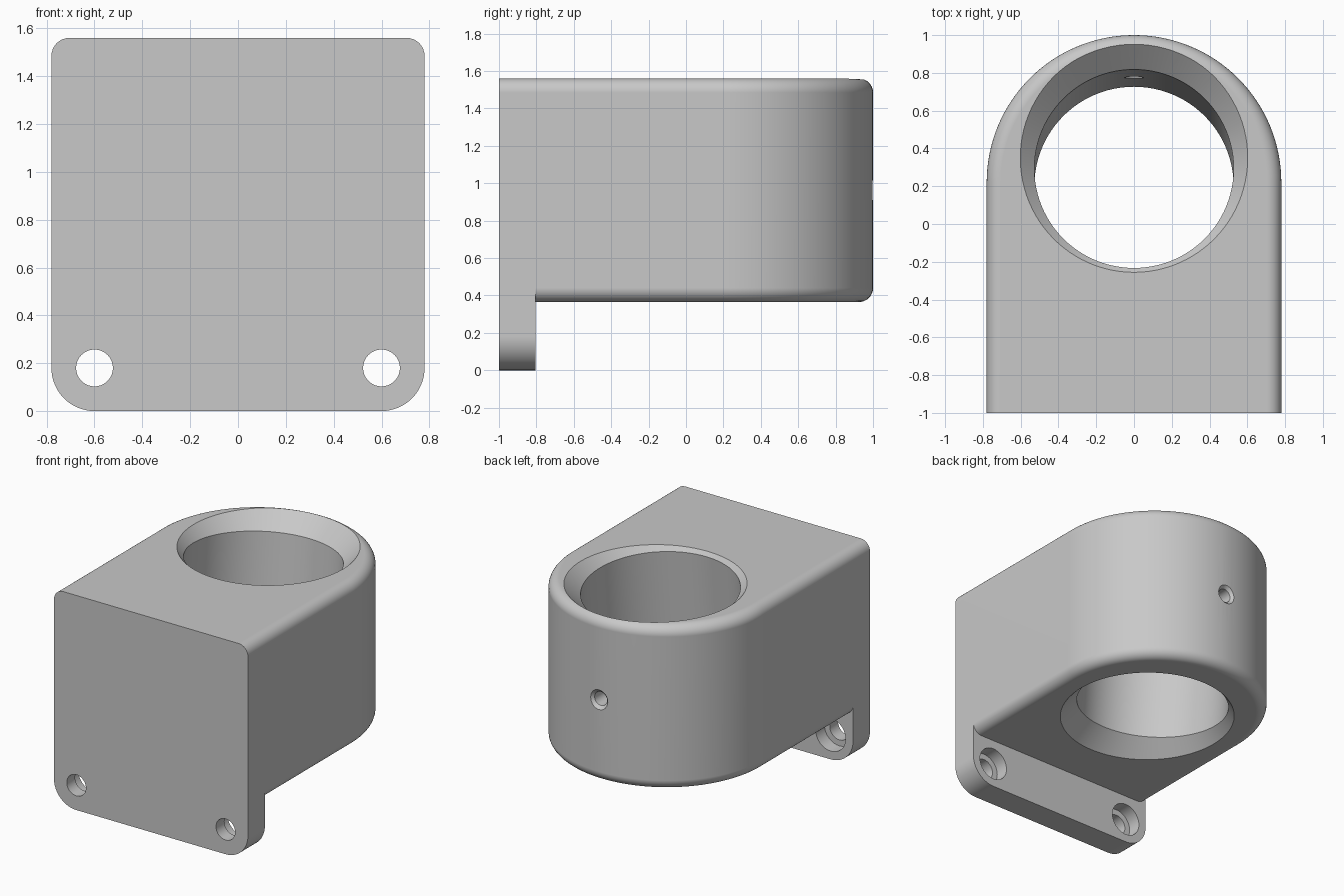
import bpy, bmesh
from math import sin, cos, pi, radians
from mathutils import Matrix, Vector

cube = bpy.data.objects.get("Cube")
if cube:
    bpy.data.objects.remove(cube, do_unlink=True)

HALF, TOP, BOTTOM, FRONT = 0.78, 1.56, 0.365, -1.0
ARC_Y, FILLET, PLATE_BACK = 0.22, 0.075, -0.805
HOLE_X, HOLE_Z = 0.6, 0.18
MID_Z = (TOP + BOTTOM) / 2

grey = bpy.data.materials.new("plain_grey")
grey.use_nodes = True
colour = (0.58, 0.58, 0.58, 1)
grey.diffuse_color = colour
grey.node_tree.nodes["Principled BSDF"].inputs["Base Color"].default_value = colour


def loft(name, rings):
    """Closed solid through a stack of matching point rings."""
    bm = bmesh.new()
    loops = [[bm.verts.new(p) for p in ring] for ring in rings]
    for a, b in zip(loops, loops[1:]):
        for i in range(len(a)):
            j = (i + 1) % len(a)
            bm.faces.new((a[i], a[j], b[j], b[i]))
    bm.faces.new(loops[0][::-1])
    bm.faces.new(loops[-1])
    bmesh.ops.recalc_face_normals(bm, faces=bm.faces)
    mesh = bpy.data.meshes.new(name)
    bm.to_mesh(mesh)
    bm.free()
    mesh.materials.append(grey)
    obj = bpy.data.objects.new(name, mesh)
    bpy.context.collection.objects.link(obj)
    return obj


def lathe(name, profile, matrix, sides):
    """Round solid from (radius, height) pairs, placed by a matrix."""
    return loft(name, [[matrix @ Vector((r * cos(2 * pi * i / sides),
                                         r * sin(2 * pi * i / sides), h))
                        for i in range(sides)] for r, h in profile])


def combine(target, other, operation):
    mod = target.modifiers.new(operation.title(), "BOOLEAN")
    mod.object, mod.operation, mod.solver = other, operation, "EXACT"
    bpy.context.view_layer.objects.active = target
    bpy.ops.object.modifier_apply(modifier=mod.name)
    bpy.data.objects.remove(other, do_unlink=True)


# Housing: U-shaped outline, rounded along its top and bottom edges
def outline(inset, z):
    r = HALF - inset
    arc = [(r * cos(pi * i / 64), ARC_Y + r * sin(pi * i / 64), z) for i in range(65)]
    return [(-r, FRONT, z), (r, FRONT, z)] + arc


steps = [pi / 2 * i / 8 for i in range(9)]
lower = [outline(FILLET * (1 - sin(t)), BOTTOM + FILLET * (1 - cos(t))) for t in steps]
upper = [outline(FILLET * (1 - cos(t)), TOP - FILLET * (1 - sin(t))) for t in steps]
body = loft("bearing_housing", lower + upper)

# Mounting flange: plate hanging below the front, rounded at its lower corners
R = HOLE_Z
half = [(HOLE_X + R * sin(t), R - R * cos(t)) for t in [pi / 2 * i / 16 for i in range(17)]]
half.append((HALF, 0.7))
shape = half + [(-x, z) for x, z in reversed(half)]
flange = loft("mounting_flange", [[(x, y, z) for x, z in shape] for y in (FRONT, PLATE_BACK)])
combine(body, flange, "UNION")

# Main bore: slightly tilted, chamfered at both ends
tilt = Matrix.Translation((0, 0.247, MID_Z)) @ Matrix.Rotation(radians(-5), 4, "X")
bore = [(0.697, -0.7), (0.5275, -0.525), (0.5275, 0.525), (0.697, 0.7)]
combine(body, lathe("bore_cutter", bore, tilt, 96), "DIFFERENCE")

# Counterbored screw holes in the flange
along_y = Matrix.Rotation(radians(-90), 4, "X")
for x in (-HOLE_X, HOLE_X):
    place = Matrix.Translation((x, FRONT, HOLE_Z)) @ along_y
    screw = [(0.077, -0.1), (0.077, 0.095), (0.12, 0.095), (0.12, 0.3)]
    combine(body, lathe("screw_cutter", screw, place, 40), "DIFFERENCE")

# Small set-screw hole through the rear wall, with a countersunk mouth
place = Matrix.Translation((0, 1, MID_Z)) @ along_y
setscrew = [(0.05, -0.4), (0.05, -0.022), (0.092, 0.02)]
combine(body, lathe("set_screw_cutter", setscrew, place, 32), "DIFFERENCE")

# Smooth rounded surfaces, keep hard edges crisp
bpy.ops.object.select_all(action="DESELECT")
body.select_set(True)
bpy.context.view_layer.objects.active = body
bpy.ops.object.shade_smooth_by_angle(angle=radians(25))
weighted = body.modifiers.new("Even shading", "WEIGHTED_NORMAL")
weighted.keep_sharp = True
